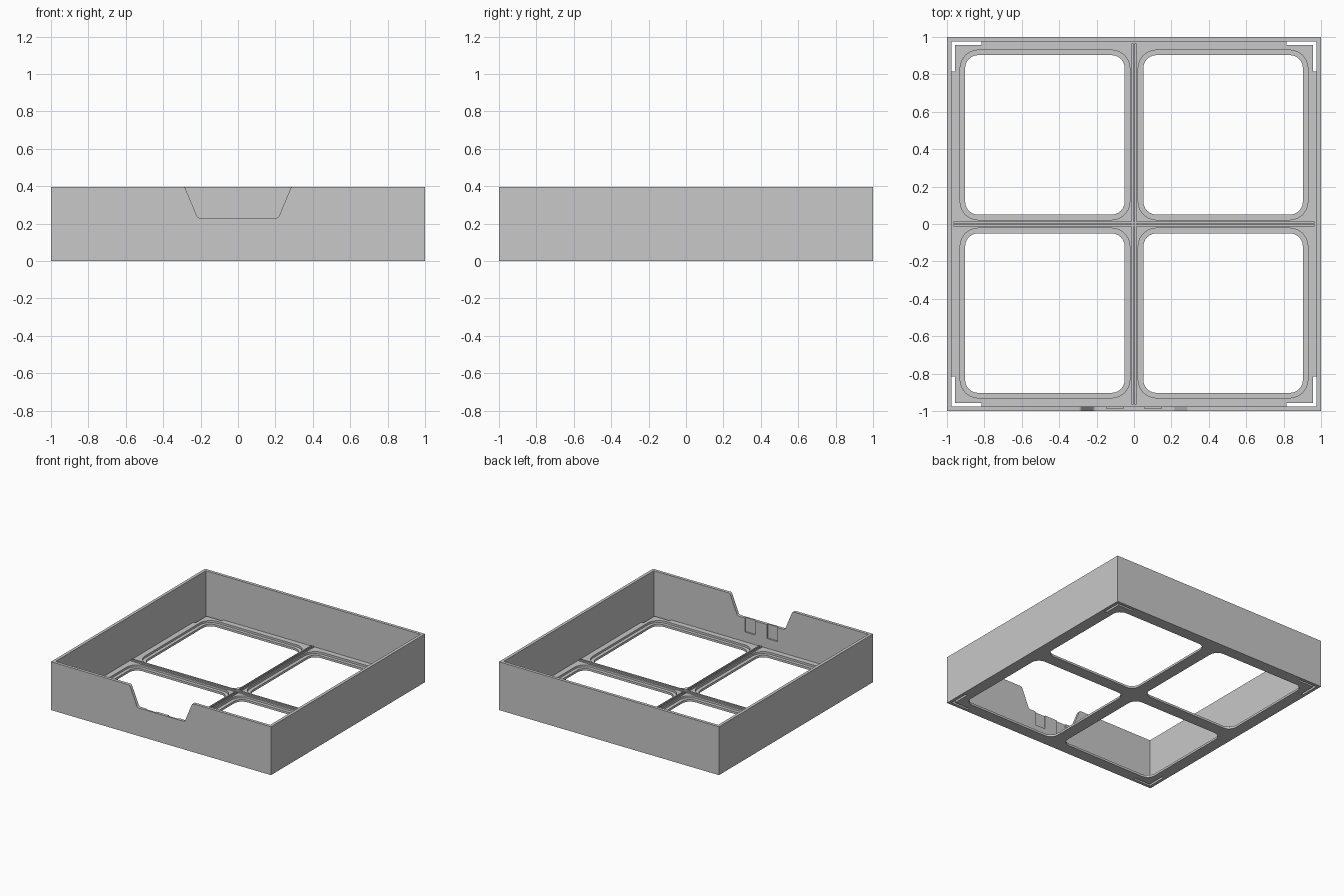
import bpy
import bmesh
import math
from mathutils import Vector

cube = bpy.data.objects.get("Cube")
if cube:
    bpy.data.objects.remove(cube, do_unlink=True)

grey = bpy.data.materials.new("plain grey")
grey.use_nodes = True
colour = (0.58, 0.58, 0.58, 1)
grey.diffuse_color = colour
grey.node_tree.nodes["Principled BSDF"].inputs["Base Color"].default_value = colour

HEIGHT = 0.397
INNER = 0.975      # inner face of the walls
FLOOR = 0.035      # top of the floor
LEDGE = 0.018      # top of the window ledges


def rounded(corners, steps=6):
    """Outline with each (x, y, radius) corner turned into an arc."""
    points = []
    for i, (x, y, radius) in enumerate(corners):
        p = Vector((x, y, 0))
        if radius == 0:
            points.append(p)
            continue
        a = (Vector((*corners[i - 1][:2], 0)) - p).normalized()
        b = (Vector((*corners[(i + 1) % len(corners)][:2], 0)) - p).normalized()
        half = a.angle(b) / 2
        centre = p + (a + b).normalized() * radius / math.sin(half)
        reach = radius / math.tan(half)
        start = (p + a * reach - centre).normalized()
        end = (p + b * reach - centre).normalized()
        points += [centre + start.slerp(end, k / steps) * radius
                   for k in range(steps + 1)]
    return points


def rectangle(x0, x1, y0, y1, radius=0):
    return rounded([(x0, y0, radius), (x1, y0, radius),
                    (x1, y1, radius), (x0, y1, radius)])


def plate(name, loops, low, high, upright=False):
    """Extrude an outline with holes along z, or along y when upright."""
    bm = bmesh.new()
    edges = []
    for loop in loops:
        verts = [bm.verts.new((p.x, p.y, low)) for p in loop]
        edges += [bm.edges.new((v, verts[i - 1])) for i, v in enumerate(verts)]
    bmesh.ops.triangle_fill(bm, edges=edges, use_beauty=True, normal=(0, 0, 1))
    out = bmesh.ops.extrude_face_region(bm, geom=bm.faces[:], use_keep_orig=True)
    top = [g for g in out["geom"] if isinstance(g, bmesh.types.BMVert)]
    bmesh.ops.translate(bm, verts=top, vec=(0, 0, high - low))
    if upright:
        for v in bm.verts:
            v.co = (v.co.x, v.co.z, v.co.y)
    bmesh.ops.recalc_face_normals(bm, faces=bm.faces[:])
    mesh = bpy.data.meshes.new(name)
    bm.to_mesh(mesh)
    bm.free()
    mesh.materials.append(grey)
    obj = bpy.data.objects.new(name, mesh)
    bpy.context.collection.objects.link(obj)
    return obj


def select(obj):
    bpy.ops.object.select_all(action="DESELECT")
    obj.select_set(True)
    bpy.context.view_layer.objects.active = obj


def cut(obj, cutter):
    mod = obj.modifiers.new("cut", "BOOLEAN")
    mod.operation = "DIFFERENCE"
    mod.solver = "EXACT"
    mod.object = cutter
    select(obj)
    bpy.ops.object.modifier_apply(modifier=mod.name)
    bpy.data.objects.remove(cutter, do_unlink=True)


# Four outer walls
walls = plate("walls", [rectangle(-1, 1, -1, 1),
                        rectangle(-INNER, INNER, -INNER, INNER)], 0, HEIGHT)

# Finger notch in the front wall
half_notch = [(0.215, 0.23, 0.022), (0.283, 0.393, 0.02), (0.34, 0.415, 0)]
notch = [(-x, z, r) for x, z, r in reversed(half_notch)] + half_notch
cut(walls, plate("notch_cutter", [rounded(notch)], -1.1, -0.9, upright=True))

# Two shallow recesses inside the front wall, under the notch
for side in (-1, 1):
    x0, x1 = sorted((side * 0.055, side * 0.148))
    cut(walls, plate("recess_cutter", [rectangle(x0, x1, 0.115, 0.3)],
                     -0.986, -0.9, upright=True))

# Floor outline with an L-shaped slot left open at every corner
floor_outline = []
for sx, sy in ((1, 1), (-1, 1), (-1, -1), (1, -1)):
    corner = [(INNER, 0.815), (0.957, 0.815), (0.957, 0.957),
              (0.815, 0.957), (0.815, INNER)]
    if sx * sy < 0:
        corner.reverse()
    floor_outline += [Vector((sx * x, sy * y, 0)) for x, y in corner]


def windows(near, far, radius):
    return [rectangle(*sorted((sx * near, sx * far)),
                      *sorted((sy * near, sy * far)), radius)
            for sx in (-1, 1) for sy in (-1, 1)]


# Floor in two layers, so that each window has a stepped ledge
floor_lower = plate("floor_lower", [floor_outline] + windows(0.05, 0.903, 0.07),
                    0, LEDGE)
floor_upper = plate("floor_upper", [floor_outline] + windows(0.022, 0.93, 0.098),
                    LEDGE, FLOOR)

# Paired low rails along both middle lines
rails = []
for s in (-1, 1):
    a, b = sorted((s * 0.004, s * 0.013))
    rails.append(plate("rail_across", [rectangle(-0.965, 0.965, a, b)],
                       FLOOR - 0.005, FLOOR + 0.01))
    rails.append(plate("rail_lengthwise", [rectangle(a, b, -0.965, 0.965)],
                       FLOOR - 0.005, FLOOR + 0.01))

for obj in [walls, floor_lower, floor_upper] + rails:
    select(obj)
    bpy.ops.object.shade_smooth_by_angle()
